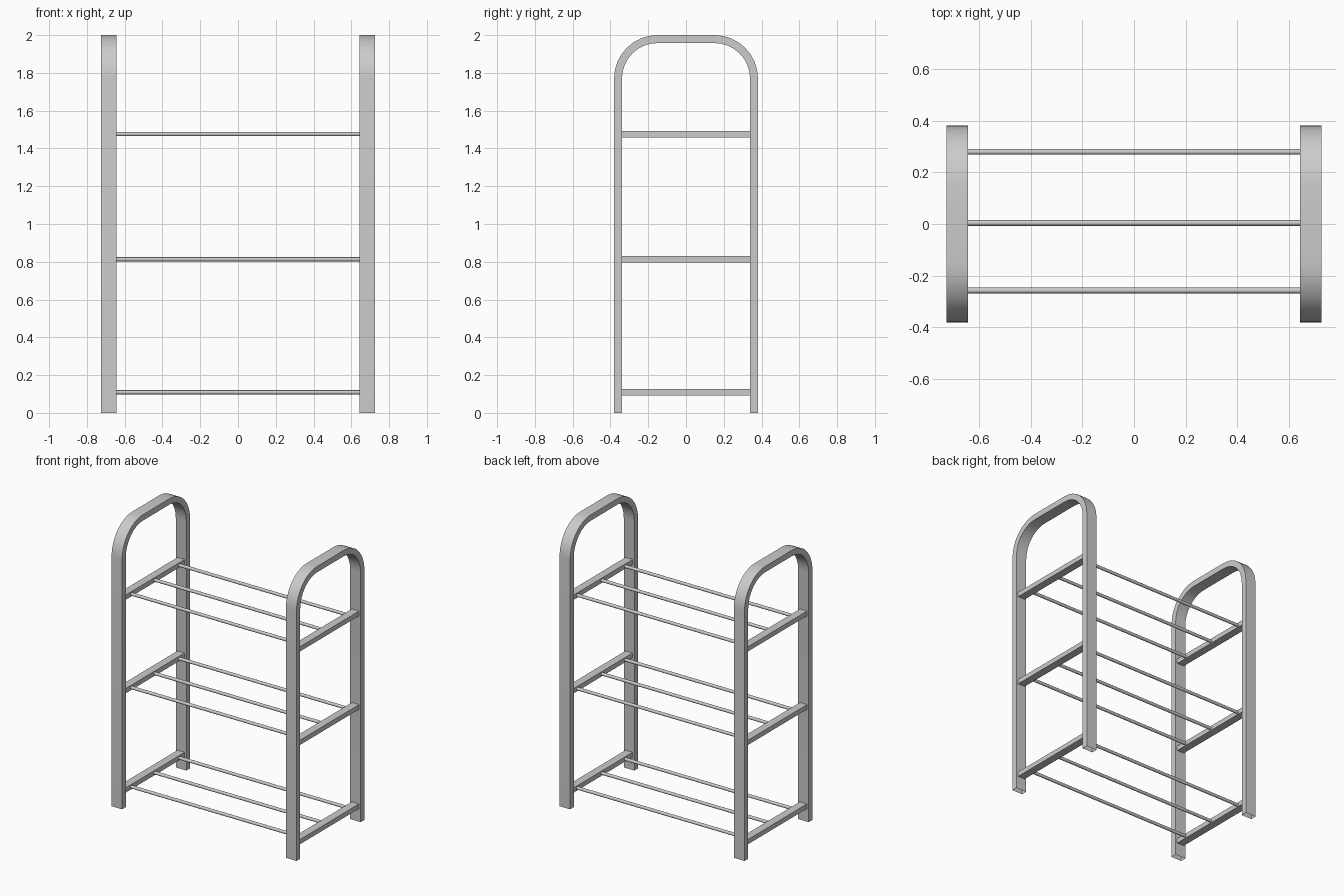
import bpy, bmesh, math
from mathutils import Matrix

cube = bpy.data.objects.get("Cube")
if cube:
    bpy.data.objects.remove(cube, do_unlink=True)

GREY = (0.6, 0.6, 0.6, 1.0)
metal = bpy.data.materials.new("grey metal")
metal.use_nodes = True
metal.diffuse_color = GREY
metal.node_tree.nodes["Principled BSDF"].inputs["Base Color"].default_value = GREY

HALF_DEPTH, HEIGHT, BEND = 0.381, 2.0, 0.23
THICK, BAND = 0.042, 0.083
FRAME_X = 0.684
LEVELS = (0.109, 0.813, 1.476)
ROD_Y = (-0.257, 0.004, 0.279)


def finish(name, bm):
    bmesh.ops.recalc_face_normals(bm, faces=bm.faces[:])
    mesh = bpy.data.meshes.new(name)
    bm.to_mesh(mesh)
    bm.free()
    mesh.materials.append(metal)
    for p in mesh.polygons:
        p.use_smooth = True
    mesh.set_sharp_from_angle(angle=math.radians(35))
    obj = bpy.data.objects.new(name, mesh)
    bpy.context.collection.objects.link(obj)
    return obj


def arch_outline(inset, steps=8):
    """Points (y, z) of an upside-down U, moved inward by inset."""
    r, cy, cz = BEND - inset, HALF_DEPTH - BEND, HEIGHT - BEND
    pts = [(inset - HALF_DEPTH, 0)]
    for side, start in ((-1, math.pi), (1, math.pi / 2)):
        for i in range(steps + 1):
            a = start - math.pi / 2 * i / steps
            pts.append((side * cy + r * math.cos(a), cz + r * math.sin(a)))
    pts.append((HALF_DEPTH - inset, 0))
    return pts


def side_frame(name, x):
    """Flat hoop of rectangular tube, open at the feet."""
    bm = bmesh.new()
    rings = []
    for (yo, zo), (yi, zi) in zip(arch_outline(0), arch_outline(THICK)):
        a, b = x - BAND / 2, x + BAND / 2
        corners = ((a, yo, zo), (b, yo, zo), (b, yi, zi), (a, yi, zi))
        rings.append([bm.verts.new(c) for c in corners])
    for p, q in zip(rings, rings[1:]):
        for i in range(4):
            j = (i + 1) % 4
            bm.faces.new((p[i], p[j], q[j], q[i]))
    finish(name, bm)


def crossbar(name, x, z):
    bm = bmesh.new()
    size = (0.056, 2 * (HALF_DEPTH - THICK) + 0.01, 0.034)
    bmesh.ops.create_cube(bm, size=1, matrix=Matrix.Translation((x, 0, z)) @ Matrix.Diagonal((*size, 1)))
    finish(name, bm)


def rod(name, y, z):
    bm = bmesh.new()
    turn = Matrix.Translation((0, y, z)) @ Matrix.Rotation(math.pi / 2, 4, "Y")
    bmesh.ops.create_cone(bm, cap_ends=True, segments=20, radius1=0.011, radius2=0.011,
                          depth=2 * FRAME_X, matrix=turn)
    finish(name, bm)


# Side hoops and their crossbars
for side, sign in (("left", 1), ("right", -1)):
    side_frame(side + "_frame", sign * FRAME_X)
    for n, z in enumerate(LEVELS, 1):
        crossbar(f"{side}_crossbar_{n}", sign * FRAME_X, z)

# Three shelf rods on each level
for n, z in enumerate(LEVELS, 1):
    for place, y in zip(("front", "middle", "back"), ROD_Y):
        rod(f"{place}_shelf_rod_{n}", y, z)
